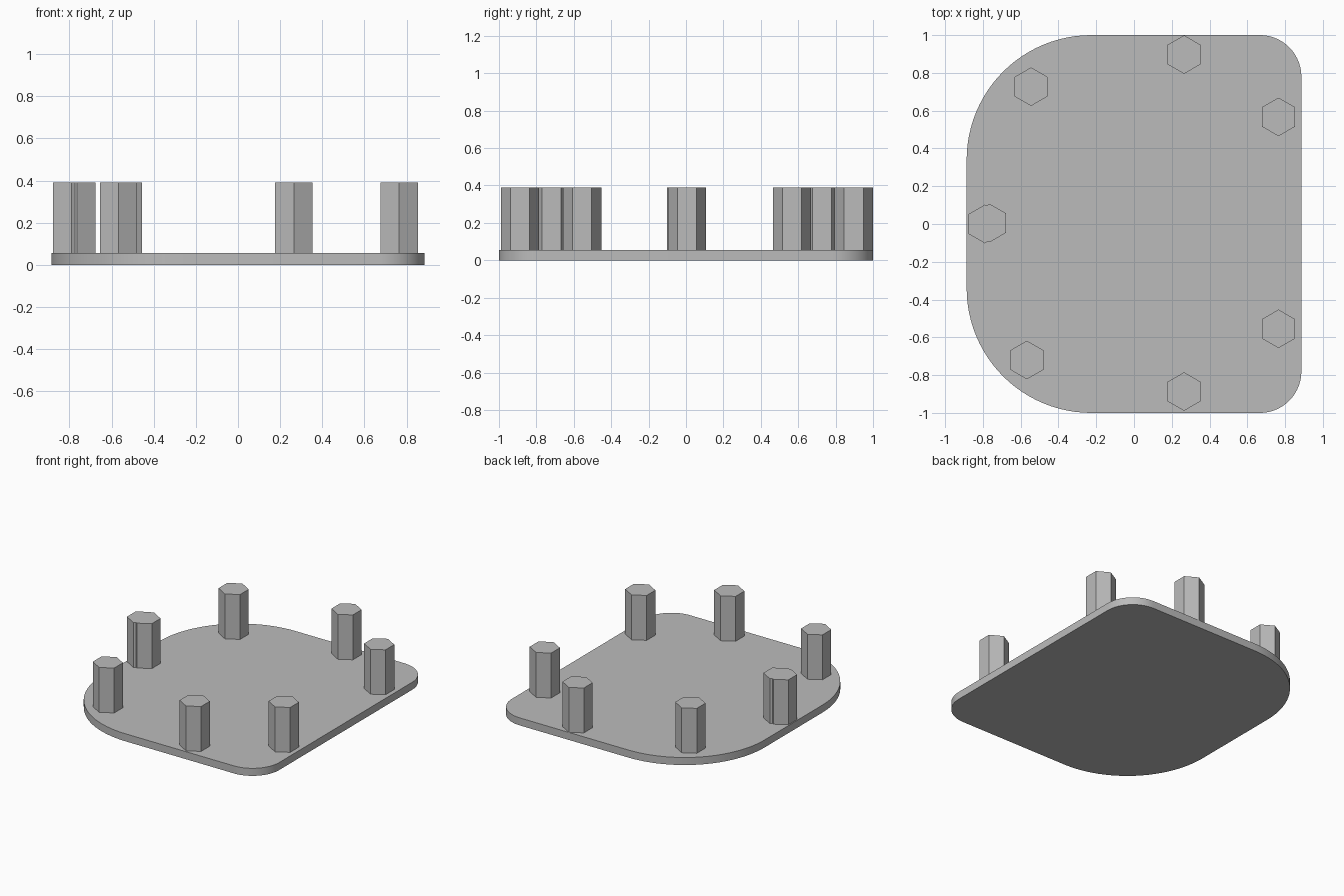
import bpy, bmesh, math

cube = bpy.data.objects.get("Cube")
if cube:
    bpy.data.objects.remove(cube, do_unlink=True)

grey = bpy.data.materials.new("light grey")
grey.use_nodes = True
COLOUR = (0.5, 0.5, 0.5, 1)
grey.diffuse_color = COLOUR
grey.node_tree.nodes["Principled BSDF"].inputs["Base Color"].default_value = COLOUR


def prism(name, outline, z0, z1):
    """Extrude a counter-clockwise outline from z0 to z1."""
    bm = bmesh.new()
    base = bm.faces.new([bm.verts.new((x, y, z0)) for x, y in outline])
    top = bmesh.ops.extrude_face_region(bm, geom=[base], use_keep_orig=True)
    verts = [g for g in top["geom"] if isinstance(g, bmesh.types.BMVert)]
    bmesh.ops.translate(bm, verts=verts, vec=(0, 0, z1 - z0))
    bmesh.ops.recalc_face_normals(bm, faces=bm.faces)
    mesh = bpy.data.meshes.new(name)
    bm.to_mesh(mesh)
    bm.free()
    mesh.materials.append(grey)
    obj = bpy.data.objects.new(name, mesh)
    bpy.context.collection.objects.link(obj)
    return obj


def arc(cx, cy, r, start, sweep, steps):
    angles = [math.radians(start + sweep * i / steps) for i in range(steps + 1)]
    return [(cx + r * math.cos(a), cy + r * math.sin(a)) for a in angles]


# Base plate: small rounded corners on +x, large ones on -x
HALF_X, HALF_Y, THICK = 0.886, 1.0, 0.056
SMALL, LARGE = 0.22, 0.66
outline = []
for sx, sy, r, start in ((1, 1, SMALL, 0), (-1, 1, LARGE, 90),
                         (-1, -1, LARGE, 180), (1, -1, SMALL, 270)):
    outline += arc(sx * (HALF_X - r), sy * (HALF_Y - r), r, start, 90, 24)
plate = prism("base_plate", outline, 0, THICK)
bpy.context.view_layer.objects.active = plate
plate.select_set(True)
bpy.ops.object.shade_smooth_by_angle(angle=math.radians(30))

# Hexagonal posts; two of them overlap at the middle of the -x edge
POST_R, POST_TOP = 0.102, 0.39
posts = {
    "back_middle_post": (0.265, 0.897),
    "back_left_post": (0.765, 0.567),
    "back_right_post": (-0.545, 0.727),
    "right_post_outer": (-0.79, 0.0),
    "right_post_inner": (-0.765, 0.005),
    "front_right_post": (-0.567, -0.72),
    "front_middle_post": (0.265, -0.887),
    "front_left_post": (0.765, -0.555),
}
for name, (x, y) in posts.items():
    prism(name, arc(x, y, POST_R, 30, 300, 5), THICK, POST_TOP)
